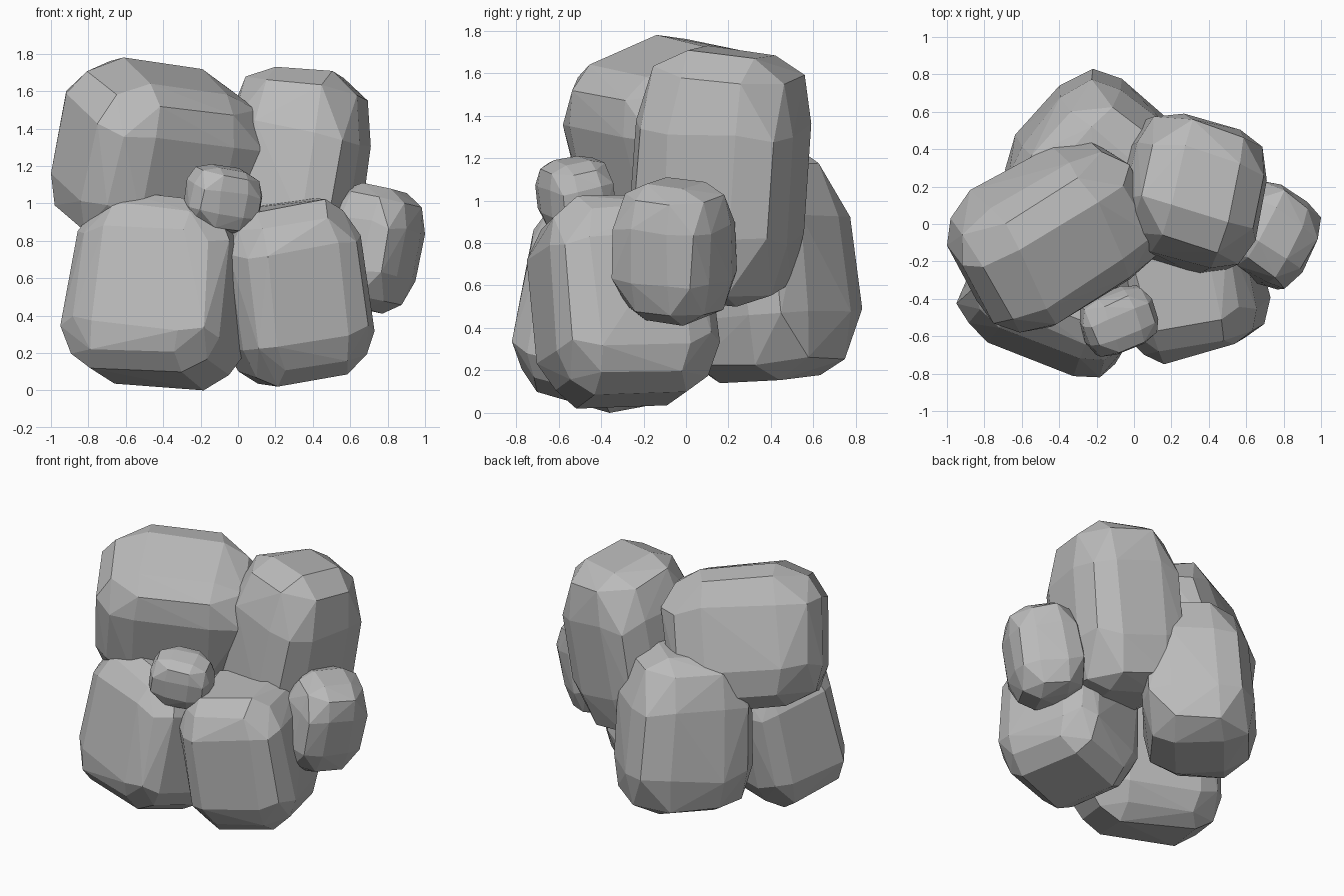
import bpy
import bmesh
import random
from itertools import product
from math import radians
from mathutils import Euler, Vector

default_cube = bpy.data.objects.get("Cube")
if default_cube:
    bpy.data.objects.remove(default_cube, do_unlink=True)

# One plain stone colour for every boulder
stone = bpy.data.materials.new("stone_grey")
stone.use_nodes = True
stone_colour = (0.5, 0.5, 0.5, 1)
stone.diffuse_color = stone_colour
shader = next(n for n in stone.node_tree.nodes if n.type == "BSDF_PRINCIPLED")
shader.inputs["Base Color"].default_value = stone_colour
shader.inputs["Roughness"].default_value = 0.9


def chamfered_points(flat):
    """Points of a cube with faceted edges and corners."""
    points = []
    for signs in product((-1, 1), repeat=3):
        for axis in range(3):
            face_corner = [flat, flat, flat]
            face_corner[axis] = 1
            edge_point = [0.84, 0.84, 0.84]
            edge_point[axis] = flat * 0.9
            for shape in (face_corner, edge_point):
                points.append(Vector(s * c for s, c in zip(signs, shape)))
    return points


def boulder(name, x, y, z, size, tilt, taper=0.0, flat=0.5, seed=1):
    """Faceted rock, turned and then fitted to the x, y and z ranges."""
    rng = random.Random(seed)
    turn = Euler([radians(a) for a in tilt], "ZYX").to_matrix()
    points = []
    for p in chamfered_points(flat):
        p = p + Vector(rng.uniform(-1, 1) for _ in range(3)) * 0.035
        narrowing = 1 - taper * p.z
        p.x *= narrowing
        p.y *= narrowing
        points.append(turn @ Vector(c * s for c, s in zip(p, size)))

    for axis, (low, high) in enumerate((x, y, z)):
        values = [p[axis] for p in points]
        start, span = min(values), max(values) - min(values)
        for p in points:
            p[axis] = low + (p[axis] - start) / span * (high - low)

    bm = bmesh.new()
    for p in points:
        bm.verts.new(p)
    bmesh.ops.convex_hull(bm, input=bm.verts[:])
    loose = [v for v in bm.verts if not v.link_faces]
    bmesh.ops.delete(bm, geom=loose, context="VERTS")
    bmesh.ops.dissolve_limit(bm, angle_limit=radians(3),
                             verts=bm.verts[:], edges=bm.edges[:])
    bmesh.ops.recalc_face_normals(bm, faces=bm.faces[:])
    mesh = bpy.data.meshes.new(name)
    bm.to_mesh(mesh)
    bm.free()
    mesh.materials.append(stone)
    rock = bpy.data.objects.new(name, mesh)
    bpy.context.collection.objects.link(rock)
    return rock


# Upper pair of boulders
boulder("upper_right_boulder", x=(-1, 0.14), y=(-0.58, 0.46), z=(0.72, 1.78),
        size=(1.1, 0.8, 0.9), tilt=(14, 14, 28), flat=0.48, seed=2)
boulder("upper_left_boulder", x=(-0.14, 0.71), y=(-0.27, 0.59), z=(0.5, 1.73),
        size=(0.8, 0.75, 1.2), tilt=(-4, 9, -14), flat=0.43, seed=3)

# Lower front pair of boulders
boulder("lower_right_boulder", x=(-0.95, 0.09), y=(-0.82, 0.08), z=(0, 1.07),
        size=(1, 0.75, 1), tilt=(-10, 7, -20), taper=0.03, flat=0.55, seed=4)
boulder("lower_left_boulder", x=(-0.14, 0.73), y=(-0.75, 0.16), z=(0.02, 1.03),
        size=(0.8, 0.85, 1), tilt=(5, -8, 13), flat=0.55, seed=5)

# Back boulder, narrowing towards the top
boulder("back_boulder", x=(-0.69, 0.25), y=(-0.1, 0.83), z=(0.14, 1.25),
        size=(0.7, 0.6, 1.1), tilt=(4, 0, 50), taper=0.06, flat=0.43, seed=6)

# Small stones wedged between the boulders
boulder("left_side_stone", x=(0.44, 1), y=(-0.35, 0.24), z=(0.41, 1.11),
        size=(0.5, 0.5, 0.7), tilt=(0, 12, -30), flat=0.4, seed=7)
boulder("front_pebble", x=(-0.29, 0.13), y=(-0.71, -0.33), z=(0.84, 1.21),
        size=(0.45, 0.35, 0.35), tilt=(8, 12, 20), flat=0.38, seed=8)
